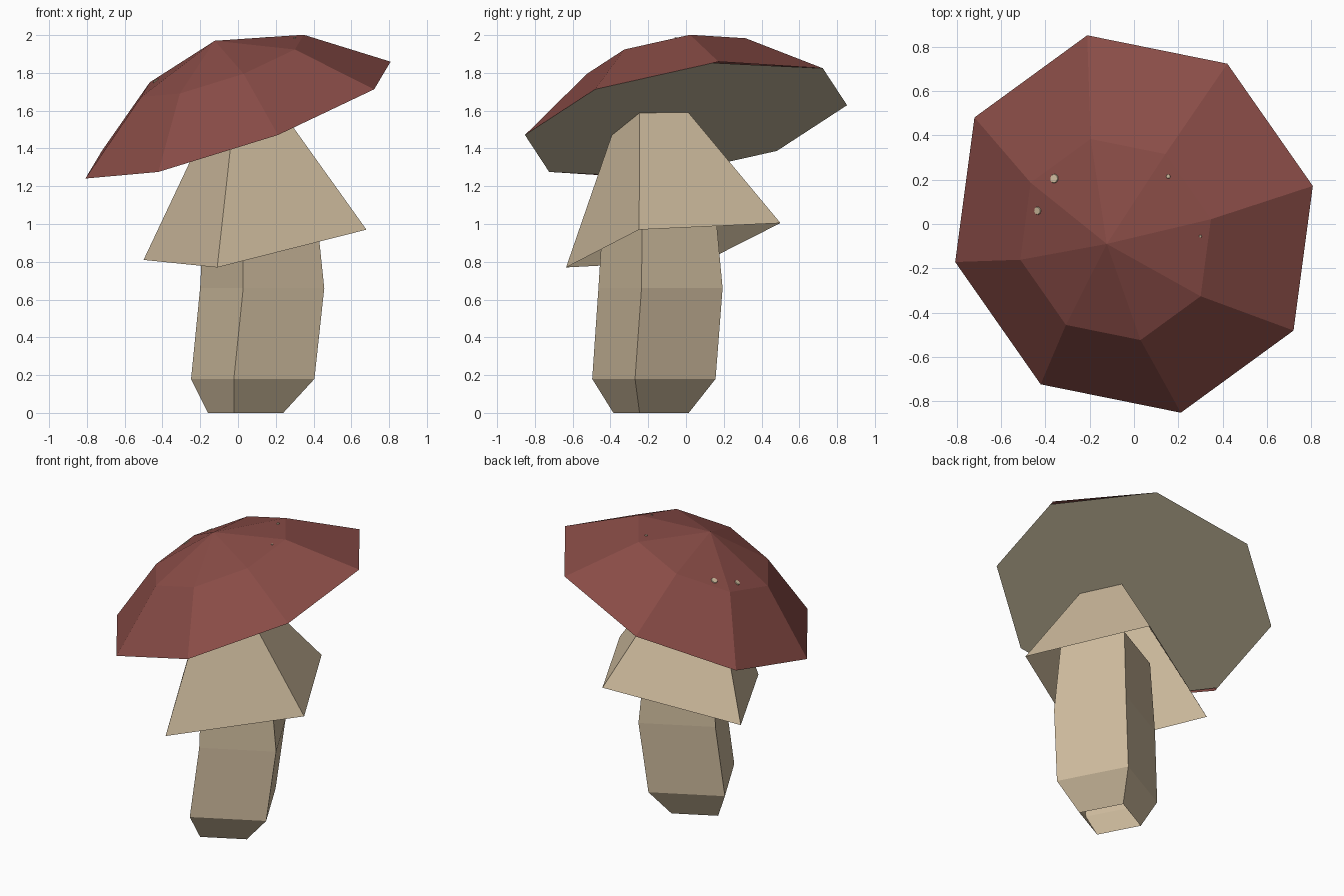
import bpy, bmesh, math
from mathutils import Vector
from mathutils.bvhtree import BVHTree

cube = bpy.data.objects.get("Cube")
if cube:
    bpy.data.objects.remove(cube, do_unlink=True)


def material(name, rgb):
    mat = bpy.data.materials.new(name)
    mat.use_nodes = True
    mat.diffuse_color = (*rgb, 1)
    mat.node_tree.nodes["Principled BSDF"].inputs["Base Color"].default_value = (*rgb, 1)
    return mat


RED = material("cap red", (0.25, 0.072, 0.062))
BEIGE = material("stem beige", (0.62, 0.50, 0.34))
GILL = material("gill beige", (0.58, 0.50, 0.35))


def finish(name, bm, mat):
    bmesh.ops.recalc_face_normals(bm, faces=bm.faces)
    mesh = bpy.data.meshes.new(name)
    bm.to_mesh(mesh)
    bm.free()
    mesh.materials.append(mat)
    obj = bpy.data.objects.new(name, mesh)
    bpy.context.collection.objects.link(obj)
    return obj


def loft(bm, rings):
    """Join rings of equal length with quads."""
    loops = [[bm.verts.new(p) for p in ring] for ring in rings]
    for a, b in zip(loops, loops[1:]):
        for i in range(len(a)):
            j = (i + 1) % len(a)
            bm.faces.new((a[i], a[j], b[j], b[i]))
    return loops


# Cap: tilted octagon dome made of two rings and a peak
tilt = Vector((0, 0, 1)).rotation_difference(Vector((-0.345, -0.178, 1)))
spokes = [tilt @ Vector((math.cos(a), math.sin(a), 0))
          for a in (math.radians(13 + 45 * i) for i in range(8))]
centre = Vector((0, 0, 1.55))
rim = [centre + 0.882 * s for s in spokes]
shoulder = [centre + Vector((-0.083, -0.07, 0.287)) + 0.47 * s for s in spokes]
bm = bmesh.new()
top = loft(bm, [rim, shoulder])[-1]
peak = bm.verts.new((-0.123, -0.09, 1.97))
for i in range(8):
    bm.faces.new((top[i], top[(i + 1) % 8], peak))
bmesh.ops.recalc_face_normals(bm, faces=bm.faces)
cap_tree = BVHTree.FromBMesh(bm)
finish("cap", bm, RED)

# Gill plate under the cap, with two opposite corners pulled in
under = list(rim)
for i in (0, 4):
    under[i] = rim[i].lerp(rim[(i - 1) % 8], 0.045)
bm = bmesh.new()
bm.faces.new([bm.verts.new(p) for p in reversed(under)])
gills = bpy.data.meshes.new("gills")
bm.to_mesh(gills)
bm.free()
gills.materials.append(GILL)
bpy.context.collection.objects.link(bpy.data.objects.new("gills", gills))

# Spots: thin plates lying on the cap
bm = bmesh.new()
for x, y, r in ((-0.36, 0.205, 0.024), (-0.435, 0.06, 0.021),
                (0.155, 0.215, 0.011), (0.30, -0.055, 0.007)):
    hit, normal, _, _ = cap_tree.ray_cast(Vector((x, y, 3)), Vector((0, 0, -1)))
    place = normal.to_track_quat('Z', 'Y').to_matrix().to_4x4()
    place.translation = hit
    bmesh.ops.create_cone(bm, cap_ends=True, segments=8, radius1=r, radius2=r * 0.8,
                          depth=0.009, matrix=place)
finish("cap_spots", bm, BEIGE)

# Skirt: open four-sided pyramid whose tip hides in the cap
hem = [Vector(p) for p in ((-0.50, 0.115, 0.81), (-0.11, -0.635, 0.77),
                           (0.68, -0.248, 0.97), (0.29, 0.50, 1.005))]
tip = Vector((0.015, -0.245, 1.90))
bm = bmesh.new()
loft(bm, [hem, [p.lerp(tip, 0.85) for p in hem]])
finish("skirt", bm, BEIGE)

# Stem: square tube, open at the foot; each level is centre x, y, height, edge
bm = bmesh.new()
rings = []
for x, y, z, edge in ((0.04, -0.185, 0, 0.295), (0.078, -0.17, 0.18, 0.483),
                      (0.128, -0.135, 0.66, 0.486), (0.115, -0.142, 1.15, 0.43)):
    reach = edge / math.sqrt(2)
    rings.append([Vector((x + reach * math.cos(a), y + reach * math.sin(a), z))
                  for a in (math.radians(-17 + 90 * i) for i in range(4))])
loft(bm, rings)
finish("stem", bm, BEIGE)
